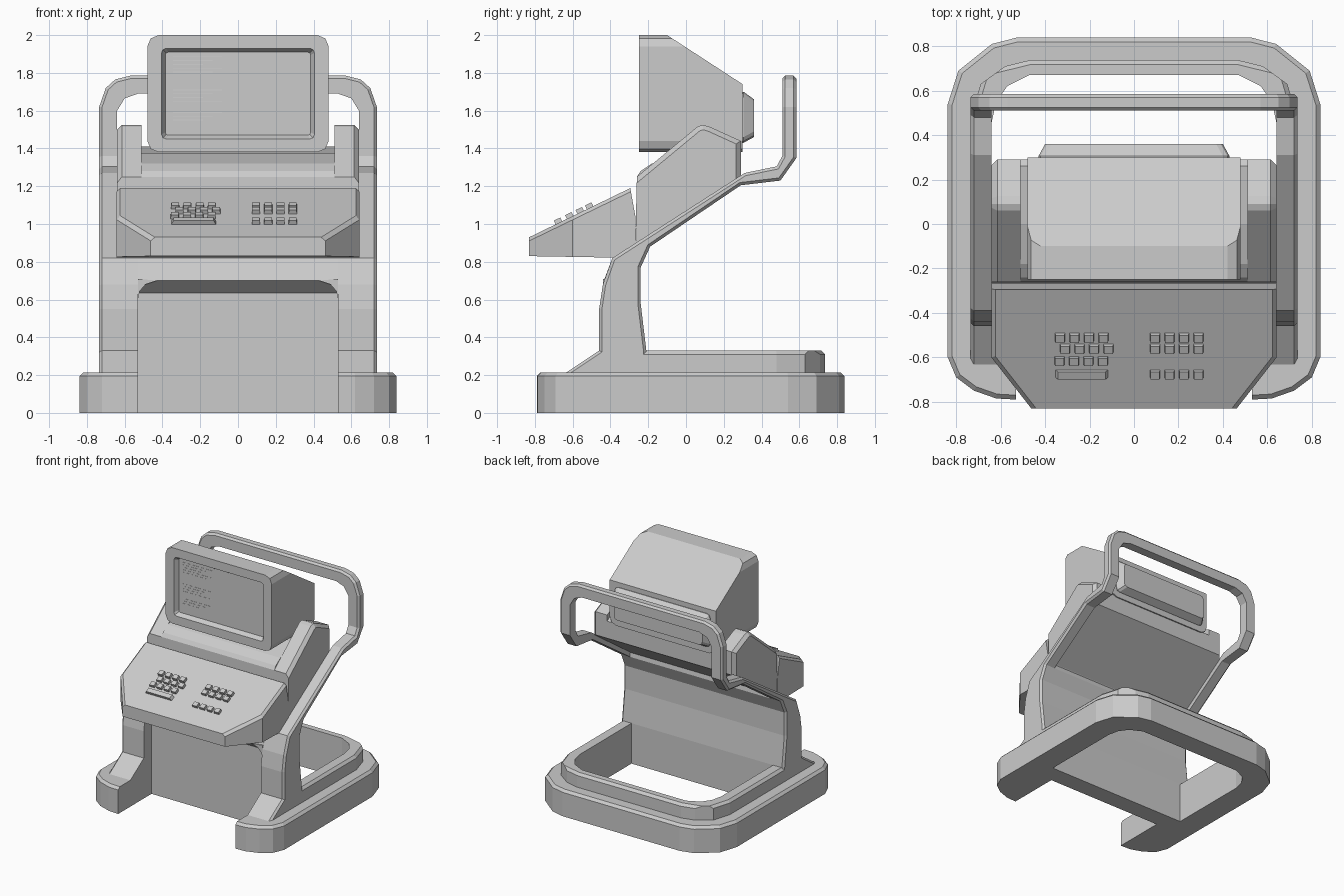
import bpy, bmesh, math
from mathutils import Matrix, Vector

cube = bpy.data.objects.get("Cube")
if cube:
    bpy.data.objects.remove(cube, do_unlink=True)


def material(name, value):
    m = bpy.data.materials.new(name)
    m.use_nodes = True
    m.diffuse_color = (value, value, value, 1)
    m.node_tree.nodes["Principled BSDF"].inputs["Base Color"].default_value = (value, value, value, 1)
    return m


GREY = material("plain_grey", 0.6)
PALE = material("pale_grey", 0.64)


def finish(name, bm, mat=GREY, mirror=False):
    bmesh.ops.recalc_face_normals(bm, faces=bm.faces[:])
    mesh = bpy.data.meshes.new(name)
    bm.to_mesh(mesh)
    bm.free()
    mesh.materials.append(mat)
    ob = bpy.data.objects.new(name, mesh)
    bpy.context.collection.objects.link(ob)
    if mirror:
        ob.modifiers.new("mirror", 'MIRROR').use_mirror_merge = False
    return ob


def loft(rings):
    """Skin a list of equal point rings and cap both ends."""
    bm = bmesh.new()
    loops = [[bm.verts.new(p) for p in ring] for ring in rings]
    n = len(loops[0])
    for a, b in zip(loops, loops[1:]):
        for i in range(n):
            bm.faces.new((a[i], a[(i + 1) % n], b[(i + 1) % n], b[i]))
    bm.faces.new(loops[0])
    bm.faces.new(loops[-1])
    bmesh.ops.recalc_face_normals(bm, faces=bm.faces[:])
    return bm


def prism(pts, axis, lo, hi):
    """Extrude a flat profile along an axis."""
    place = {"x": lambda p, d: (d, p[0], p[1]),
             "y": lambda p, d: (p[0], d, p[1]),
             "z": lambda p, d: (p[0], p[1], d)}[axis]
    return loft([[place(p, d) for p in pts] for d in (lo, hi)])


def chamfer(bm, width, rule):
    """Bevel the edges whose end points and middle pass the rule."""
    edges = [e for e in bm.edges
             if rule(e.verts[0].co, e.verts[1].co, (e.verts[0].co + e.verts[1].co) / 2)]
    bmesh.ops.bevel(bm, geom=edges, offset=width, segments=1, affect='EDGES')


def slice_off(bm, point, normal):
    geom = bm.verts[:] + bm.edges[:] + bm.faces[:]
    cut = bmesh.ops.bisect_plane(bm, geom=geom, plane_co=point, plane_no=normal, clear_outer=True)
    edges = [g for g in cut["geom_cut"] if isinstance(g, bmesh.types.BMEdge)]
    bmesh.ops.contextual_create(bm, geom=edges)


def mirrored(half):
    return half + [(-x, v) for x, v in reversed(half)]


def rounded(w, z0, z1, r, y):
    """Rounded rectangle ring in the xz plane."""
    ring = []
    for cx, cz, start in ((w - r, z1 - r, 0), (r - w, z1 - r, 90), (r - w, z0 + r, 180), (w - r, z0 + r, 270)):
        for step in (0, 45, 90):
            t = math.radians(start + step)
            ring.append((cx + r * math.cos(t), y, cz + r * math.sin(t)))
    return ring


def box(bm, centre, size, tilt=0):
    m = Matrix.Translation(centre) @ Matrix.Rotation(tilt, 4, 'X') @ Matrix.Diagonal((*size, 1))
    return bmesh.ops.create_cube(bm, size=1, matrix=m)


# Base ring, open at the front
inner = [(0.47, 0.67), (0.57, 0.62), (0.62, 0.55), (0.64, 0.46)]
outer = [(0.53, -0.79), (0.62, -0.785), (0.72, -0.75), (0.80, -0.69), (0.838, -0.6),
         (0.838, 0.54), (0.79, 0.69), (0.64, 0.81), (0.53, 0.838)]
hole = inner + [(0.64, -0.21), (0.53, -0.21)]
bm = prism(mirrored(outer) + [(-x, y) for x, y in reversed(hole)] + hole, "z", 0, 0.215)
chamfer(bm, 0.02, lambda a, b, m: min(a.z, b.z) > 0.2 and (abs(m.x) > 0.66 or m.y > 0.7 or m.y < -0.75))
finish("base_ring", bm)

# Raised step on the base
outer = [(0.735, -0.3), (0.735, 0.48), (0.69, 0.63), (0.58, 0.71), (0.47, 0.737)]
hole = inner + [(0.64, -0.3)]
bm = prism(mirrored(outer) + [(-x, y) for x, y in reversed(hole)] + hole, "z", 0.2, 0.33)
chamfer(bm, 0.02, lambda a, b, m: min(a.z, b.z) > 0.3 and (abs(m.x) > 0.65 or m.y > 0.69))
finish("base_step", bm)

# Pedestal: side pillars, recessed wall and arch corners
front = [(-0.64, 0.21), (-0.46, 0.33), (-0.46, 0.55), (-0.44, 0.68), (-0.39, 0.82)]
back = [(-0.19, 0.88), (-0.24, 0.77), (-0.24, 0.58), (-0.21, 0.33), (-0.21, 0.2)]
finish("pedestal_pillar", prism(front + [(-0.2, 0.95)] + back, "x", 0.53, 0.64), mirror=True)
wall = [(-0.36, 0), (-0.36, 0.635), (-0.435, 0.70), (-0.39, 0.82), (-0.2, 0.95)] + back[:-1] + [(-0.21, 0)]
finish("pedestal_wall", prism(wall, "x", -0.53, 0.53))
corner = [(0.53, 0.60), (0.53, 0.71), (0.43, 0.70), (0.49, 0.68), (0.52, 0.645)]
finish("arch_corner", prism(corner, "y", -0.44, -0.3), mirror=True)

# Side rails sweeping up to the handle
rail = front + [(0.31, 1.27), (0.48, 1.305), (0.51, 1.36), (0.51, 1.5),
                (0.585, 1.5), (0.585, 1.35), (0.50, 1.23), (0.29, 1.205)] + back
bm = prism(rail, "x", 0.64, 0.735)
chamfer(bm, 0.015, lambda a, b, m: min(a.x, b.x) > 0.7 and m.z < 1.49 and m.z > 0.22)
finish("side_rail", bm, mirror=True)

# Handle arch
outer = [(0.735, 1.5), (0.735, 1.62), (0.70, 1.72), (0.65, 1.765), (0.57, 1.785)]
under = [(0.53, 1.69), (0.60, 1.665), (0.64, 1.60), (0.64, 1.5)]
bm = prism(mirrored(outer) + [(-x, z) for x, z in reversed(under)] + under, "y", 0.51, 0.585)
chamfer(bm, 0.015, lambda a, b, m: abs(a.y - b.y) < 0.01 and m.z > 1.51 and (abs(m.x) > 0.69 or m.z > 1.72))
finish("handle", bm)

# Console body and raised cheeks
face = [(-0.26, 0.84), (-0.265, 1.04), (-0.26, 1.25)]
underside = [(0.29, 1.25), (-0.19, 0.92)]
body = face + [(-0.24, 1.28), (-0.18, 1.32), (0.0, 1.375), (0.26, 1.41), (0.29, 1.39)] + underside
finish("console_body", prism(body, "x", -0.51, 0.51))
cheek = face + [(0.03, 1.49), (0.06, 1.515), (0.09, 1.525), (0.125, 1.515), (0.29, 1.44)] + underside
bm = prism(cheek, "x", 0.51, 0.64)
chamfer(bm, 0.025, lambda a, b, m: min(a.x, b.x) > 0.6 and m.z > 1.2)
finish("console_cheek", bm, mirror=True)

# Keyboard tray with cut front corners
tray = [(-0.83, 0.83), (-0.83, 0.93), (-0.295, 1.19), (-0.268, 1.04), (-0.26, 0.82)]
bm = prism(tray, "x", -0.642, 0.642)
for s in (-1, 1):
    slice_off(bm, Vector((s * 0.642, -0.6, 0)), Vector((s * 0.23, -0.18, 0)))
chamfer(bm, 0.018, lambda a, b, m: abs(a.x - b.x) < 0.3 and abs(m.x) > 0.5 and min(a.z, b.z) > 0.9
        and m.y < -0.3)
finish("keyboard_tray", bm)

# Keys
slope = math.atan2(0.26, 0.535)
bm = bmesh.new()


def key(x, y, width):
    z = 0.93 + (y + 0.83) * math.tan(slope)
    made = box(bm, (x, y, z + 0.005), (width, 0.038, 0.035), slope)
    top = max(made["verts"], key=lambda v: v.co.z).co.copy()
    up = Vector((0, -math.sin(slope), math.cos(slope)))
    for v in made["verts"]:
        if (v.co - top).dot(up) > -0.01:
            v.co.x += (x - v.co.x) * 0.15


for i in range(4):
    step = i * 0.065
    for x, y in ((-0.333, -0.51), (-0.31, -0.56), (-0.335, -0.615),
                 (0.095, -0.51), (0.095, -0.56), (0.095, -0.675)):
        key(x + step, y, 0.047)
key(-0.235, -0.675, 0.25)
finish("keys", bm)

# Monitor with recessed screen and sloping top
bm = loft([rounded(0.385, 1.47, 1.91, 0.015, -0.215), rounded(0.405, 1.45, 1.93, 0.025, -0.25),
           rounded(0.48, 1.38, 2.0, 0.06, -0.25), rounded(0.48, 1.38, 2.0, 0.06, 0.30)])
slice_off(bm, Vector((0, -0.1, 2.0)), Vector((0, 0.26, 0.40)))
finish("monitor", bm)
finish("monitor_back_box", loft([rounded(0.43, 1.43, 1.70, 0.03, 0.29), rounded(0.43, 1.43, 1.70, 0.03, 0.305),
                                 rounded(0.40, 1.46, 1.66, 0.03, 0.36)]))

# Faint lines on the screen
bm = bmesh.new()
for top, rows in ((1.885, 5), (1.71, 4), (1.59, 3)):
    for r in range(rows):
        width = 0.26 - 0.05 * (r % 3)
        box(bm, (-0.345 + width / 2, -0.215, top - r * 0.02), (width, 0.003, 0.004))
finish("screen_lines", bm, PALE)
